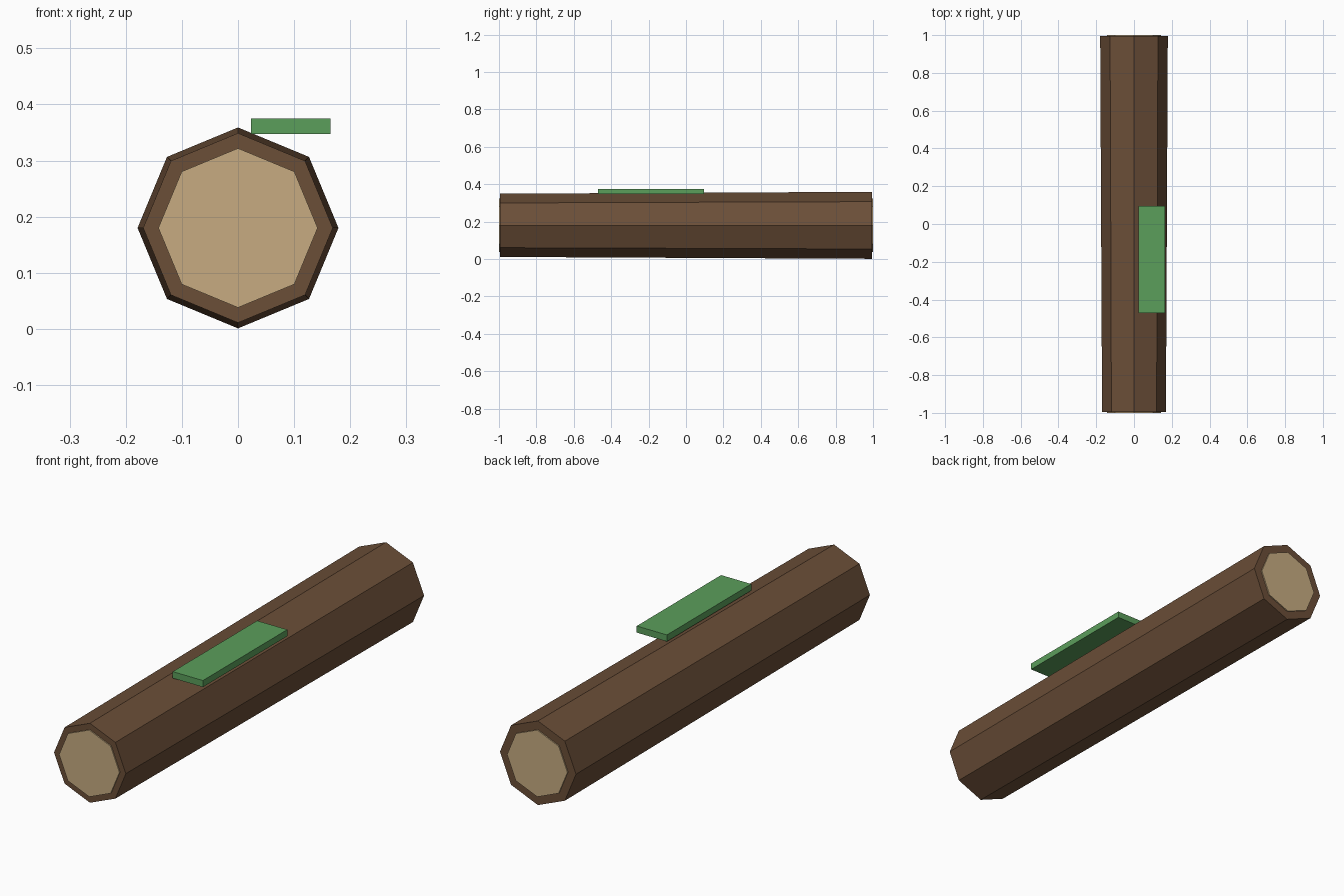
import bpy
import math

# Remove the default object
cube = bpy.data.objects.get("Cube")
if cube:
    bpy.data.objects.remove(cube, do_unlink=True)

CENTRE_Z = 0.18


def material(name, rgb):
    mat = bpy.data.materials.new(name)
    mat.use_nodes = True
    mat.diffuse_color = (*rgb, 1)
    mat.node_tree.nodes["Principled BSDF"].inputs["Base Color"].default_value = (*rgb, 1)
    return mat


def octagon_prism(name, y0, y1, r0, r1, mat):
    """Eight-sided tapered prism lying along y, with a corner at the top."""
    bpy.ops.mesh.primitive_cone_add(
        vertices=8, radius1=r0, radius2=r1, depth=y1 - y0,
        location=(0, (y0 + y1) / 2, CENTRE_Z), rotation=(-math.pi / 2, 0, 0))
    obj = bpy.context.object
    obj.name = name
    obj.data.materials.append(mat)
    return obj


bark = material("bark_brown", (0.147, 0.077, 0.039))
wood = material("cut_wood_tan", (0.57, 0.41, 0.22))
moss = material("moss_green", (0.105, 0.342, 0.105))

# Tapered trunk
octagon_prism("log_trunk", -0.995, 0.995, 0.169, 0.179, bark)

# Pale cut ends, standing slightly proud of the bark
octagon_prism("front_cut_end", -1.0, -0.985, 0.142, 0.142, wood)
octagon_prism("back_cut_end", 0.985, 1.0, 0.142, 0.142, wood)

# Moss slab resting on top
bpy.ops.mesh.primitive_cube_add(size=1, location=(0.094, -0.188, 0.361))
slab = bpy.context.object
slab.name = "moss_patch"
slab.scale = (0.142, 0.567, 0.028)
bpy.ops.object.transform_apply(location=False, rotation=False, scale=True)
slab.data.materials.append(moss)
